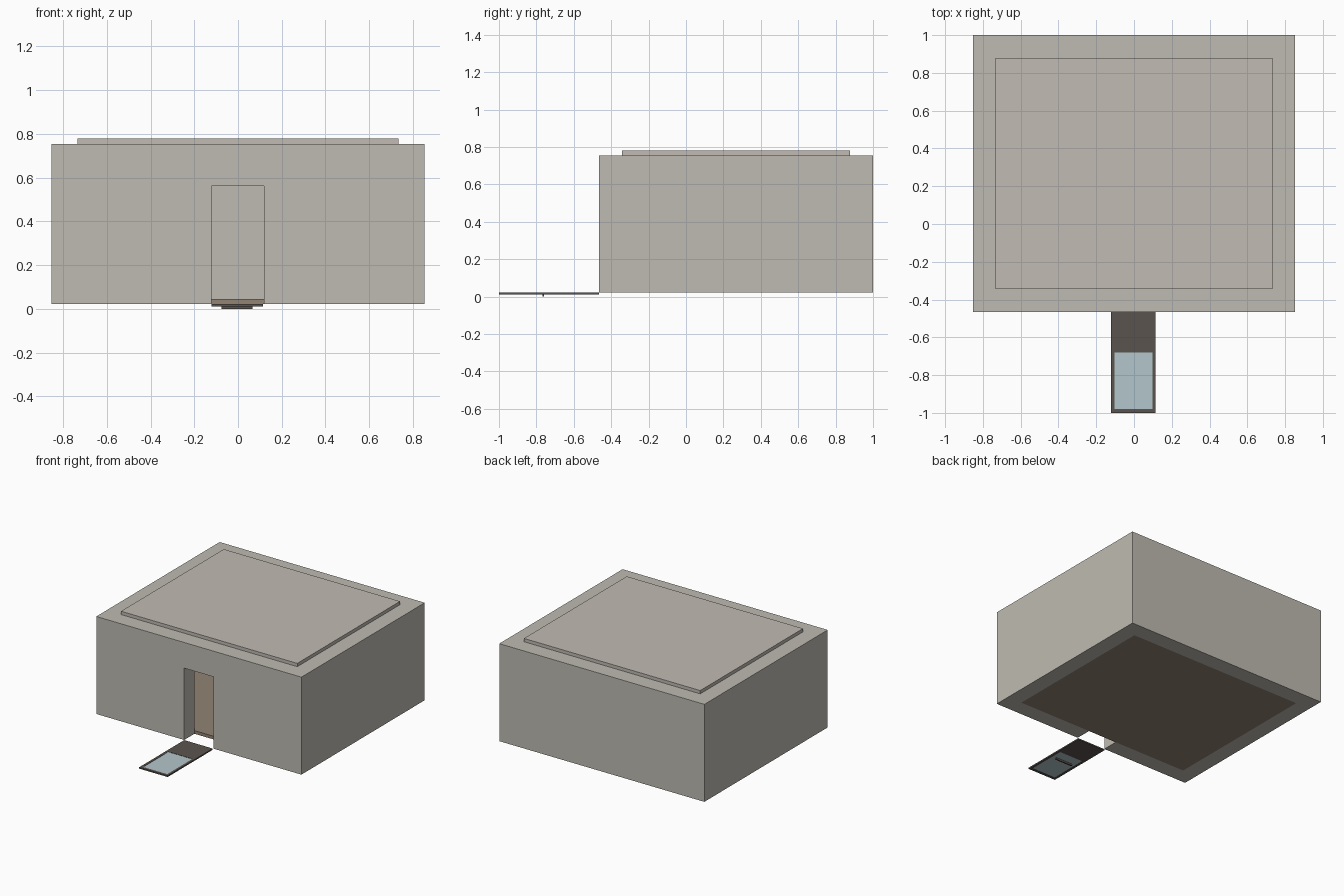
import bpy
from mathutils import Vector

if "Cube" in bpy.data.objects:
    bpy.data.objects.remove(bpy.data.objects["Cube"])


def material(name, rgb):
    """Flat colour given as 0-255 sRGB, stored linear."""
    m = bpy.data.materials.new(name)
    lin = [((c / 255 + 0.055) / 1.055) ** 2.4 for c in rgb]
    m.diffuse_color = (*lin, 1)
    m.use_nodes = True
    m.node_tree.nodes["Principled BSDF"].inputs["Base Color"].default_value = m.diffuse_color
    return m


CONCRETE = material("concrete", (191, 187, 178))
ROOF = material("roof_grey", (193, 187, 179))
FLOOR = material("brown_floor", (146, 131, 116))
DOOR = material("dark_door", (91, 84, 79))
GLASS = material("pale_glass", (180, 198, 204))


def box(name, lo, hi, mat):
    """Axis-aligned box between two corners."""
    lo, hi = Vector(lo), Vector(hi)
    bpy.ops.mesh.primitive_cube_add(size=1, location=(lo + hi) / 2)
    ob = bpy.context.object
    ob.name = name
    ob.scale = hi - lo
    bpy.ops.object.transform_apply(location=True, rotation=False, scale=True)
    ob.data.materials.append(mat)
    return ob


def cut(ob, lo, hi):
    """Cut a box-shaped opening out of an object."""
    cutter = box("cutter", lo, hi, ob.data.materials[0])
    cutter.hide_render = True
    mod = ob.modifiers.new("opening", "BOOLEAN")
    mod.operation, mod.solver, mod.object = "DIFFERENCE", "EXACT", cutter
    bpy.context.view_layer.objects.active = ob
    bpy.ops.object.modifier_apply(modifier=mod.name)
    bpy.data.objects.remove(cutter)


W, FRONT, BACK = 0.853, -0.465, 1.0      # outer walls
IW, IFRONT, IBACK = 0.733, -0.343, 0.878  # inner faces
BASE, TOP = 0.022, 0.755

# Walls: hollow shell with a doorway open down to the ground
walls = box("walls", (-W, FRONT, BASE), (W, BACK, TOP), CONCRETE)
cut(walls, (-IW, IFRONT, -0.2), (IW, IBACK, 1))
cut(walls, (-0.122, FRONT - 0.1, -0.2), (0.12, IFRONT + 0.1, 0.562))

# Floor and raised roof slab fit the inner room outline
box("floor", (-IW, IFRONT, BASE), (IW, IBACK, 0.046), FLOOR)
box("roof", (-IW, IFRONT, TOP), (IW, IBACK, 0.78), ROOF)

# Door lying flat in front of the doorway, with a long window
door = box("door", (-0.122, -1.0, 0.011), (0.115, FRONT, 0.021), DOOR)
cut(door, (-0.104, -0.98, -0.1), (0.098, -0.68, 0.1))
box("door_glass", (-0.104, -0.98, 0.013), (0.098, -0.68, 0.019), GLASS)

# Push bar on the underside of the door
box("push_bar", (-0.075, -0.768, 0.0), (0.066, -0.758, 0.013), DOOR)
